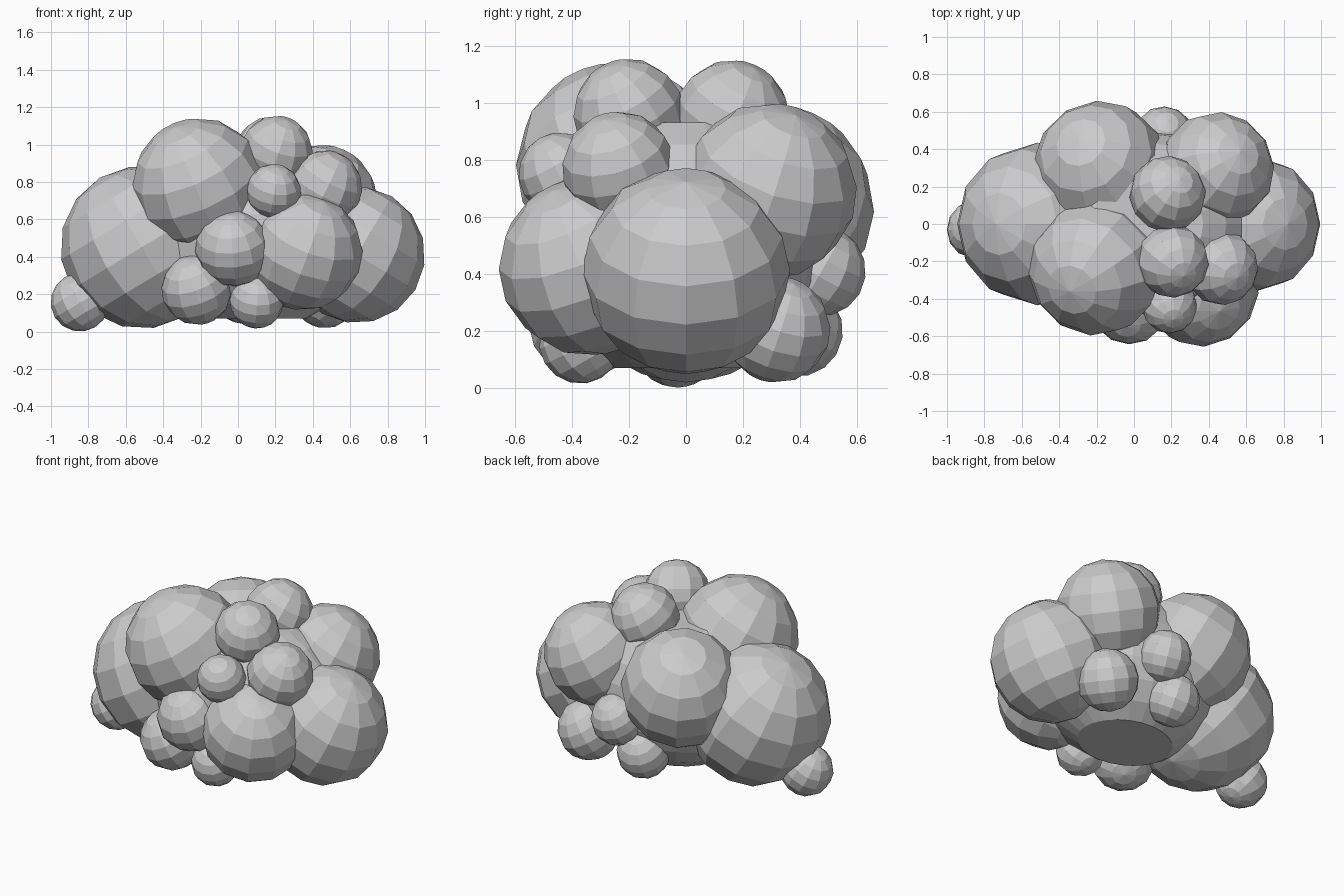
import bpy, bmesh
from mathutils import Vector, Matrix

if "Cube" in bpy.data.objects:
    bpy.data.objects.remove(bpy.data.objects["Cube"])

CENTRE = Vector((0.05, 0, 0.5))


def puff(name, x, y, z, r):
    """Low-poly ball, its pole leaning away from the middle of the cluster."""
    bm = bmesh.new()
    bmesh.ops.create_uvsphere(bm, u_segments=12, v_segments=8, radius=r)
    out = Vector((x, y, 0)) - Vector((CENTRE.x, CENTRE.y, 0))
    axis = out.normalized() * 0.6 + Vector((0, 0, 1))
    rot = Vector((0, 0, 1)).rotation_difference(axis).to_matrix().to_4x4()
    bmesh.ops.transform(bm, matrix=rot, verts=bm.verts)
    finish(name, bm, (x, y, z))


def finish(name, bm, loc):
    me = bpy.data.meshes.new(name)
    bm.to_mesh(me)
    bm.free()
    ob = bpy.data.objects.new(name, me)
    ob.location = loc
    bpy.context.collection.objects.link(ob)


# Core: wide ball with flattened top and underside
bm = bmesh.new()
bmesh.ops.create_uvsphere(bm, u_segments=24, v_segments=12, radius=1,
                          matrix=Matrix.Diagonal((0.6, 0.5, 0.5, 1)))
for v in bm.verts:
    v.co.z = max(-0.43, min(0.43, v.co.z))
finish("cloud_core", bm, (0.07, 0, 0.5))

# Large puffs
puff("left_puff", -0.515, 0.0, 0.45, 0.435)
puff("front_top_puff", -0.205, -0.235, 0.78, 0.362)
puff("back_top_puff", -0.18, 0.30, 0.635, 0.36)
puff("back_right_puff", 0.44, 0.29, 0.69, 0.31)
puff("right_puff", 0.635, 0.0, 0.41, 0.365)
puff("front_right_puff", 0.355, -0.345, 0.425, 0.312)

# Small top puffs
puff("crown_puff_back", 0.18, 0.16, 0.945, 0.205)
puff("crown_puff_front", 0.205, -0.20, 0.96, 0.195)
puff("shoulder_puff", 0.465, -0.235, 0.77, 0.2)

# Small front puffs
puff("front_upper_puff", 0.19, -0.44, 0.75, 0.147)
puff("front_middle_puff", -0.025, -0.44, 0.445, 0.205)
puff("front_low_left_puff", -0.22, -0.36, 0.225, 0.19)
puff("front_low_puff", 0.1, -0.37, 0.16, 0.145)

# Small side and back puffs
puff("left_low_puff", -0.845, -0.03, 0.157, 0.157)
puff("back_low_right_puff", 0.47, 0.32, 0.205, 0.187)
puff("back_middle_puff", 0.16, 0.47, 0.41, 0.16)
puff("back_low_puff", 0.03, 0.39, 0.2, 0.16)
